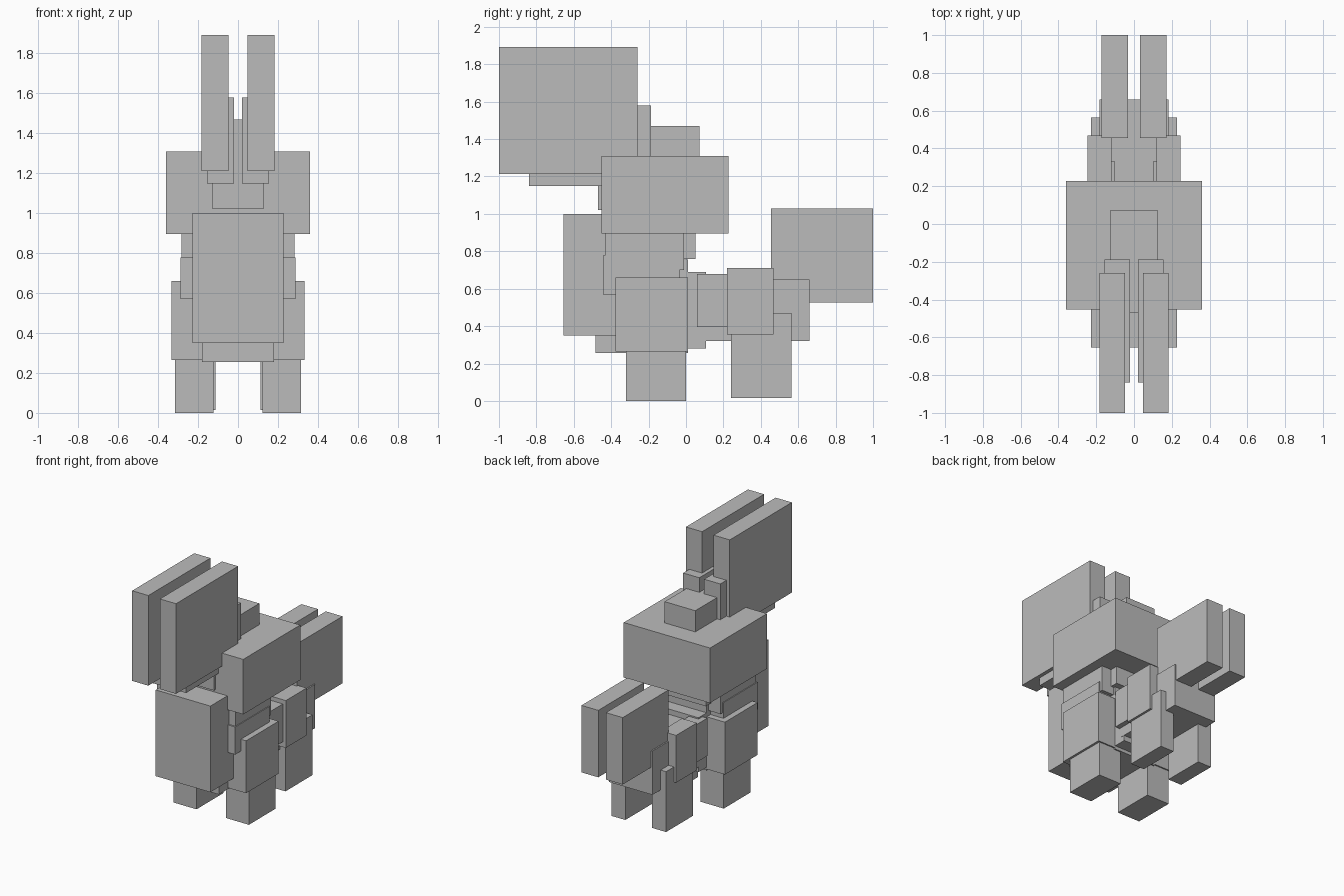
import bpy
import bmesh

cube = bpy.data.objects.get("Cube")
if cube:
    bpy.data.objects.remove(cube, do_unlink=True)

# One plain material
grey = bpy.data.materials.new("plain grey")
grey.use_nodes = True
COLOUR = (0.5, 0.5, 0.5, 1)
grey.diffuse_color = COLOUR
for node in grey.node_tree.nodes:
    if node.type == 'BSDF_PRINCIPLED':
        node.inputs["Base Color"].default_value = COLOUR


def block(name, x, y, z):
    """Flat-faced box spanning the (low, high) range on each axis."""
    mesh = bpy.data.meshes.new(name)
    bm = bmesh.new()
    bmesh.ops.create_cube(bm, size=1)
    for v in bm.verts:
        v.co = [low + (c + 0.5) * (high - low)
                for c, (low, high) in zip(v.co, (x, y, z))]
    bm.to_mesh(mesh)
    bm.free()
    mesh.materials.append(grey)
    obj = bpy.data.objects.new(name, mesh)
    bpy.context.collection.objects.link(obj)
    return obj


def centre(name, half, y, z):
    block(name, (-half, half), y, z)


def pair(name, x, y, z):
    block("left_" + name, x, y, z)
    block("right_" + name, (-x[1], -x[0]), y, z)


# Body, from front to back
centre("chest_plate", 0.228, (-0.655, -0.3), (0.35, 1.0))
centre("upper_torso", 0.2, (-0.4, 0.05), (0.76, 1.0))
centre("belly", 0.18, (-0.485, 0.01), (0.255, 0.755))
centre("waist", 0.18, (-0.2, 0.108), (0.28, 0.69))
centre("hindquarters", 0.182, (0.07, 0.66), (0.32, 0.65))

# Shoulders and neck
centre("shoulders", 0.36, (-0.452, 0.228), (0.895, 1.31))
centre("neck", 0.128, (-0.47, 0.072), (1.02, 1.47))

# Twin head plates
pair("inner_head_plate", (0.02, 0.155), (-0.84, -0.187), (1.15, 1.58))
pair("outer_head_plate", (0.048, 0.183), (-1.0, -0.26), (1.212, 1.892))

# Front legs
pair("upper_arm", (0.13, 0.282), (-0.433, -0.01), (0.7, 0.95))
pair("forearm", (0.13, 0.288), (-0.445, -0.035), (0.57, 0.778))
pair("front_thigh", (0.13, 0.332), (-0.378, 0.01), (0.265, 0.66))
pair("front_foot", (0.122, 0.315), (-0.32, 0.0), (0.0, 0.265))

# Rear legs
pair("hip", (0.1, 0.22), (0.06, 0.33), (0.395, 0.68))
pair("rear_thigh", (0.12, 0.245), (0.22, 0.468), (0.355, 0.712))
pair("rear_foot", (0.112, 0.228), (0.24, 0.563), (0.015, 0.47))

# Twin tail plates
pair("tail_plate", (0.032, 0.172), (0.455, 1.0), (0.525, 1.03))
